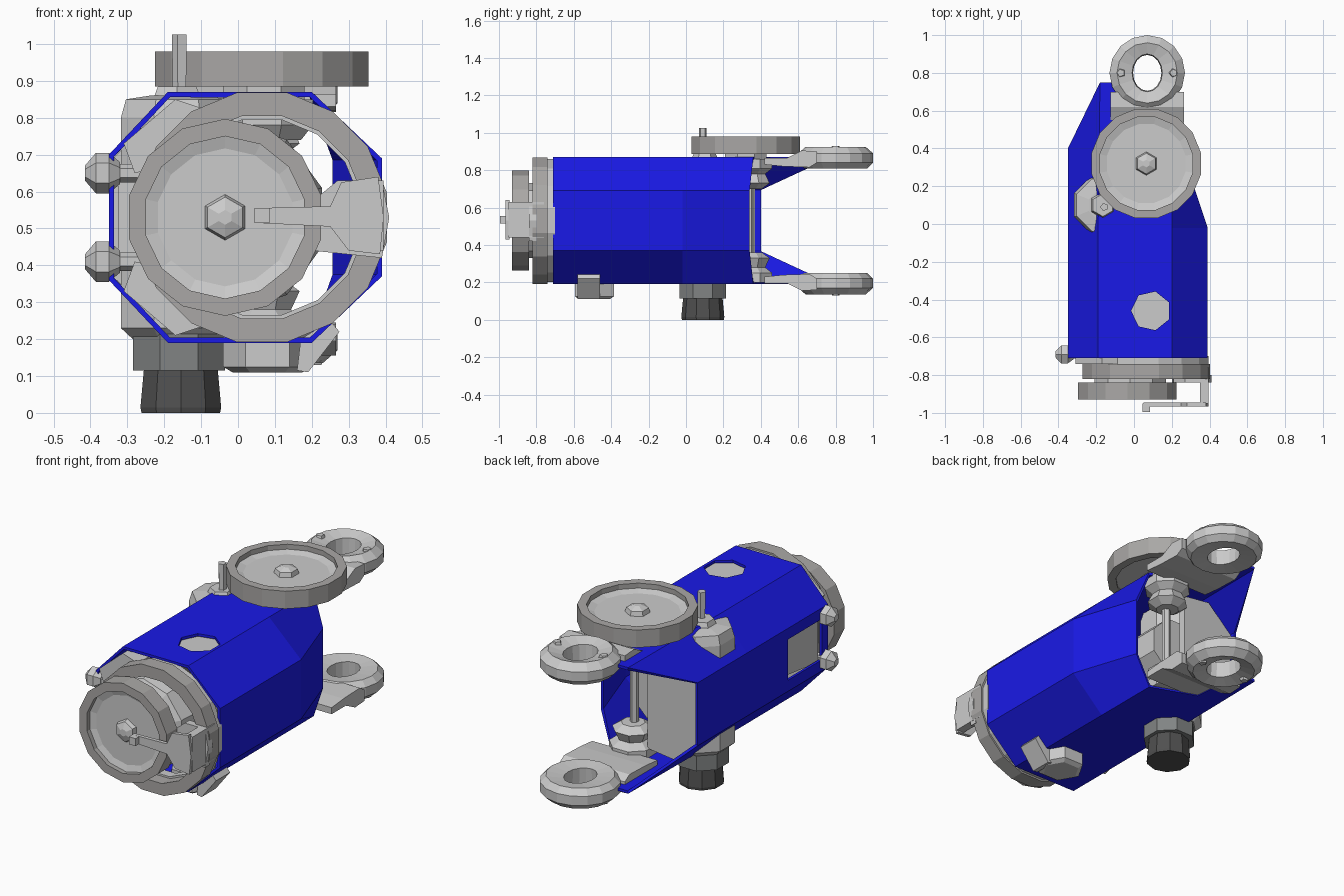
import bpy, bmesh, math
from mathutils import Vector

if "Cube" in bpy.data.objects:
    bpy.data.objects.remove(bpy.data.objects["Cube"])

MID = 0.53  # height of the tube axis


def colour(name, r, g, b):
    m = bpy.data.materials.new(name)
    m.diffuse_color = (r, g, b, 1)
    m.use_nodes = True
    m.node_tree.nodes["Principled BSDF"].inputs["Base Color"].default_value = m.diffuse_color
    return m


BLUE = colour("blue_paint", 0.01, 0.01, 0.8)
RIM = colour("rim_grey", 0.40, 0.39, 0.38)
STEEL = colour("steel", 0.68, 0.70, 0.71)
DARK = colour("dark_rubber", 0.08, 0.08, 0.08)
GREY = colour("mid_grey", 0.22, 0.23, 0.23)


def finish(name, bm, mat=STEEL):
    bmesh.ops.recalc_face_normals(bm, faces=bm.faces)
    me = bpy.data.meshes.new(name)
    bm.to_mesh(me)
    bm.free()
    ob = bpy.data.objects.new(name, me)
    bpy.context.collection.objects.link(ob)
    me.materials.append(mat)
    return ob


def loft(name, rings, mat=STEEL, cap=True, closed=False):
    bm = bmesh.new()
    vs = [[bm.verts.new(p) for p in r] for r in rings]
    n = len(vs[0])
    pairs = list(zip(vs, vs[1:])) + ([(vs[-1], vs[0])] if closed else [])
    for a, b in pairs:
        for i in range(n):
            j = (i + 1) % n
            bm.faces.new((a[i], a[j], b[j], b[i]))
    if cap and not closed:
        bm.faces.new(vs[0])
        bm.faces.new(vs[-1])
    return finish(name, bm, mat)


def lathe(name, centre, profile, sides, axis="z", mat=STEEL, closed=False, turn=0.5):
    """Profile of (radius, position along axis); centre is given across the axis."""
    rings = []
    for r, h in profile:
        ring = []
        for i in range(sides):
            a = 2 * math.pi * (i + turn) / sides
            u, v = centre[0] + r * math.cos(a), centre[1] + r * math.sin(a)
            ring.append({"z": (u, v, h), "y": (u, h, v), "x": (h, u, v)}[axis])
        rings.append(ring)
    return loft(name, rings, mat, closed=closed)


def prism(name, outline, lo, hi, axis="z", mat=STEEL):
    """Extrude a 2D outline along an axis."""
    def put(p, h):
        return {"z": (p[0], p[1], h), "y": (p[0], h, p[1]), "x": (h, p[0], p[1])}[axis]
    return loft(name, [[put(p, lo) for p in outline], [put(p, hi) for p in outline]], mat)


def apply_mods(ob):
    bpy.context.view_layer.objects.active = ob
    for m in list(ob.modifiers):
        bpy.ops.object.modifier_apply(modifier=m.name)


def cut(ob, cutter):
    m = ob.modifiers.new("cut", "BOOLEAN")
    m.operation, m.object, m.solver = "DIFFERENCE", cutter, "EXACT"
    apply_mods(ob)
    bpy.data.objects.remove(cutter)


def flip(z):
    return 2 * MID - z


# Octagonal hollow body: upper half section, mirrored below; the back end is cut away
# columns: x, z at the front, then x, y at the back end
half = [(-.35, .70, -.35, .40), (-.19, .87, -.18, .75), (-.08, .87, -.08, .75),
        (-.05, .87, -.05, .45), (.20, .87, .20, .36), (.39, .69, .27, .34)]
full = half + [(x, flip(z), ex, ey) for x, z, ex, ey in reversed(half)]
body = loft("body_shell", [[(x, -.71, z) for x, z, _, _ in full],
                           [(x, -.02, z) for x, z, _, _ in full],
                           [(ex, ey, z) for _, z, ex, ey in full]], BLUE, cap=False)
sol = body.modifiers.new("wall", "SOLIDIFY")
sol.thickness, sol.offset = 0.015, -1
apply_mods(body)
cut(body, lathe("hole_cutter", (.09, -.46), [(.105, .6), (.105, 1.0)], 7))
cut(body, prism("window_cutter", [(-.66, .42), (-.37, .42), (-.37, .64), (-.66, .64)], -.5, -.25, "x"))

# Front coupling ring
lathe("front_ring", (.065, MID), [(.28, -.82), (.345, -.82), (.345, -.74), (.28, -.74)],
      16, "y", RIM, closed=True)
lathe("ring_seat", (.065, MID), [(.27, -.75), (.335, -.75), (.335, -.70), (.27, -.70)],
      16, "y", closed=True)


# Hand wheels: thick rim around a recessed dish with a small hub
def wheel(name, centre, r, inner, back, front, axis, sides):
    d = front - back
    lathe(name + "_rim", centre, [(inner, back), (r, back), (r, front), (inner, front)],
          sides, axis, RIM, closed=True)
    lathe(name + "_dish", centre, [(inner + .01, back + d * .1), (inner + .01, back + d * .75),
                                   (inner * .85, back + d * .6)], sides, axis)
    lathe(name + "_hub", centre, [(.065, back + d * .5), (.055, back + d * .85), (.02, front)], 6, axis)


wheel("top_wheel", (.065, .32), .295, .25, .885, .98, "z", 16)
wheel("front_wheel", (-.035, MID), .267, .22, -.84, -.93, "y", 14)

# Barrel behind the front wheel, with the pipe inside the body
lathe("front_barrel", (-.02, MID), [(.2, -.845), (.2, -.80), (.24, -.78), (.26, -.62), (.2, -.55)], 10, "y")
lathe("inner_pipe", (-.04, MID), [(.17, -.6), (.17, .3)], 8, "y")

# Side clamps that hold the barrel
for s in (1, -1):
    prism("barrel_clamp", [(-.28, MID + s * .12), (-.31, MID + s * .20), (-.17, MID + s * .32),
                           (-.08, MID + s * .29), (-.14, MID + s * .15)], -.74, -.62, "y")
    # Hex nuts on the left side
    lathe("side_nut", (-.69, MID + s * .12), [(.02, -.415), (.055, -.385), (.055, -.35), (.03, -.32)], 6, "x")
    lathe("side_nut_stud", (-.69, MID + s * .12), [(.025, -.34), (.025, -.22)], 6, "x")

# Valve plate inside the side window
prism("window_block", [(-.66, .40), (-.40, .43), (-.40, .62), (-.66, .66)], -.325, -.26, "x")

# Front latch: bracket on the ring and an arm reaching across the wheel
prism("latch_bracket", [(.35, -.76), (.395, -.76), (.395, -.95), (.35, -.95)], .44, .63)
prism("latch_foot", [(.20, .44), (.39, .42), (.41, .53), (.39, .63), (.27, .63), (.21, .58)], -.84, -.80, "y")
prism("latch_arm", [(.05, .515), (.25, .505), (.30, .44), (.385, .43), (.395, .53), (.38, .64),
                    (.28, .625), (.25, .56), (.05, .555)], -.965, -.945, "y")
prism("latch_tip", [(.045, .515), (.085, .515), (.085, .555), (.045, .555)], -.995, -.95, "y")


# Fork ears with an eye, top and bottom
def ear(name, s):
    def z(h):
        return MID + s * h
    n, cx, cy = 16, .07, .80
    def ring(r, ry, h):
        return [(cx + r * math.cos(2 * math.pi * i / n), cy + ry * math.sin(2 * math.pi * i / n), z(h))
                for i in range(n)]
    loft(name + "_eye", [ring(.2, .2, .31), ring(.2, .2, .36), ring(.16, .16, .395),
                         ring(.08, .10, .375), ring(.075, .095, .29), ring(.17, .17, .28)], closed=True)
    # Neck, stepping down to the body
    side = [(.42, .30), (.52, .29), (.66, .285), (.70, .31), (.70, .37), (.62, .375), (.54, .335), (.42, .335)]
    prism(name + "_neck", [(y, z(h)) for y, h in side], -.125, .265, "x")
    # Flanged bearing around the spindle
    lathe(name + "_bearing", (.07, .35), [(.06, z(.17)), (.105, z(.20)), (.08, z(.25)), (.12, z(.28)),
                                          (.12, z(.33))], 8)
    # Small bolts on the ear
    for bx in (-.07, .21):
        lathe(name + "_bolt", (bx, .80), [(.035, z(.36)), (.02, z(.40))], 5)


ear("upper_ear", 1)
ear("lower_ear", -1)
lathe("spindle", (.07, .34), [(.022, .22), (.022, .90)], 6)
lathe("wheel_collar", (.07, .32), [(.12, .86), (.12, .89)], 8)

# Back wall closing the left half of the tube
prism("back_wall", [(-.34, .37), (-.19, .23), (-.03, .25), (-.03, .81), (-.19, .83), (-.34, .69)],
      .33, .37, "y")

# Vertical side boss with its pin above
lathe("side_boss", (-.165, .10), [(.13, .20), (.165, .23), (.165, .80), (.15, .85), (.08, .86)], 8)
lathe("boss_nut", (-.165, .10), [(.075, .85), (.06, .885)], 6)
lathe("boss_pin", (-.157, .09), [(.02, .86), (.022, 1.025)], 5)

# Knob underneath the boss
lathe("knob_collar", (-.16, .09), [(.135, .115), (.135, .22)], 8, mat=GREY)
lathe("knob", (-.155, .09), [(.112, 0), (.115, .015), (.105, .12)], 10, mat=DARK)

# Drain plug under the front of the body and plug inside the top hole
lathe("drain_plug", (.08, -.49), [(.095, .11), (.12, .125), (.12, .22)], 6, turn=0)
prism("drain_lug", [(.16, .115), (.19, .11), (.275, .22), (.25, .25), (.17, .2)], -.58, -.46, "y")
lathe("top_port_cup", (.09, -.46), [(.125, .85), (.125, .78), (.09, .74)], 7)
